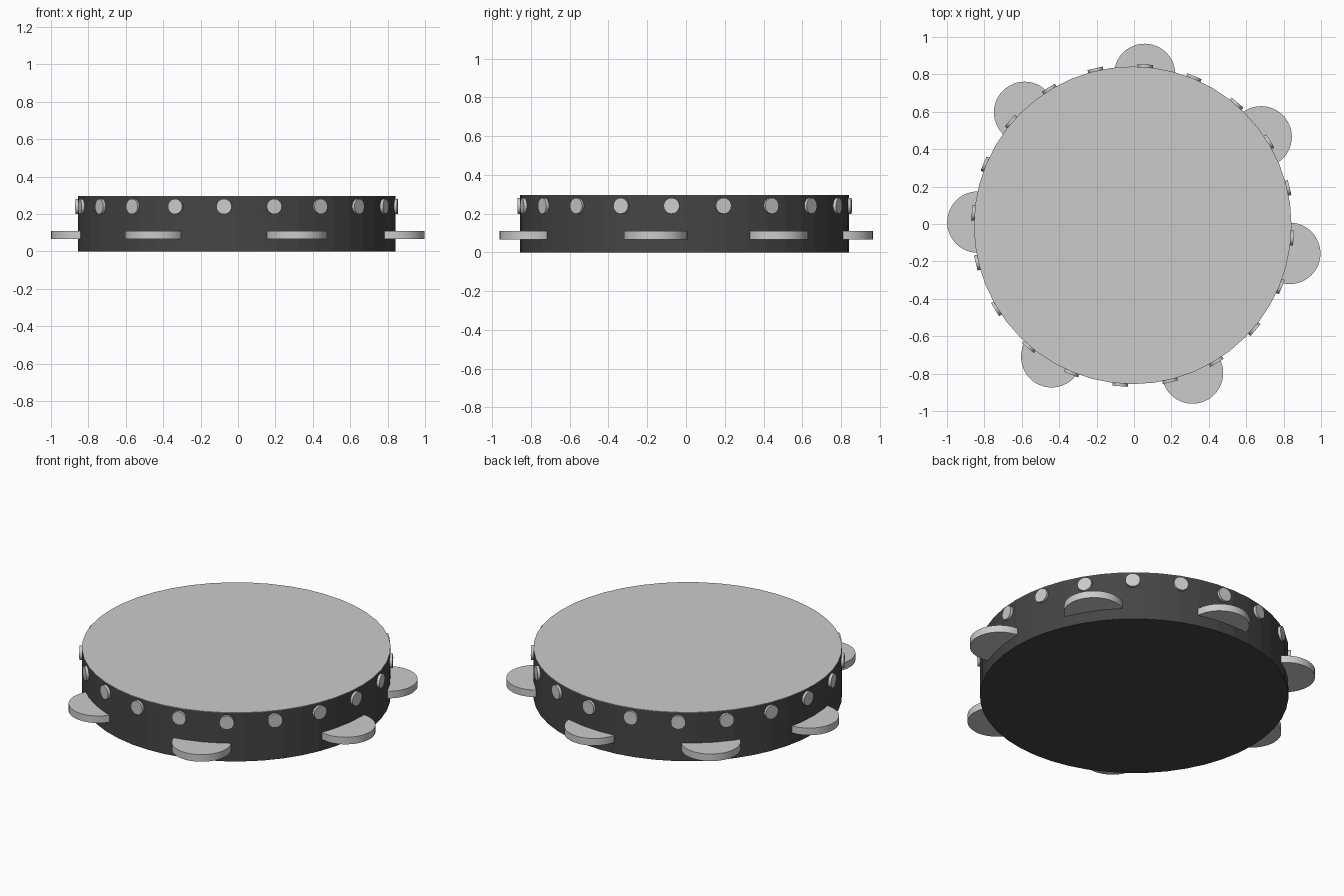
import bpy
from math import radians, cos, sin, pi

if "Cube" in bpy.data.objects:
    bpy.data.objects.remove(bpy.data.objects["Cube"])

CX, CY = -0.007, -0.007
R = 0.849


def disc(name, radius, depth, loc, sides, rot=(0, 0, 0), smooth=False):
    bpy.ops.mesh.primitive_cylinder_add(vertices=sides, radius=radius, depth=depth,
                                        location=loc, rotation=rot)
    ob = bpy.context.object
    ob.name = name
    if smooth:
        bpy.ops.object.shade_smooth_by_angle(angle=radians(30))
    return ob


# dark drum shell, closed underneath
dark = bpy.data.materials.new("dark_shell")
dark.diffuse_color = (0.06, 0.06, 0.06, 1)
dark.use_nodes = True
dark.node_tree.nodes["Principled BSDF"].inputs["Base Color"].default_value = dark.diffuse_color
shell = disc("drum_shell", R, 0.293, (CX, CY, 0.1465), 48)
shell.data.materials.append(dark)

# pale drum skin on top
disc("drum_skin", R, 0.003, (CX, CY, 0.2945), 48)

# jingles sunk into the shell, unevenly spaced
jingles = [(-0.835, 0.01), (0.833, -0.157), (0.057, 0.80), (0.68, 0.466),
           (-0.585, 0.597), (-0.44, -0.71), (0.313, -0.797)]
for i, (x, y) in enumerate(jingles):
    disc(f"jingle_{i + 1}", 0.164, 0.043, (x, y, 0.088), 48, smooth=True)

# ring of studs holding the skin
for i in range(20):
    a = radians(-4.5 + 18 * i)
    r = 0.854
    disc(f"stud_{i + 1}", 0.041, 0.018,
         (CX + r * cos(a), CY + r * sin(a), 0.24), 24, (0, pi / 2, a), True)
